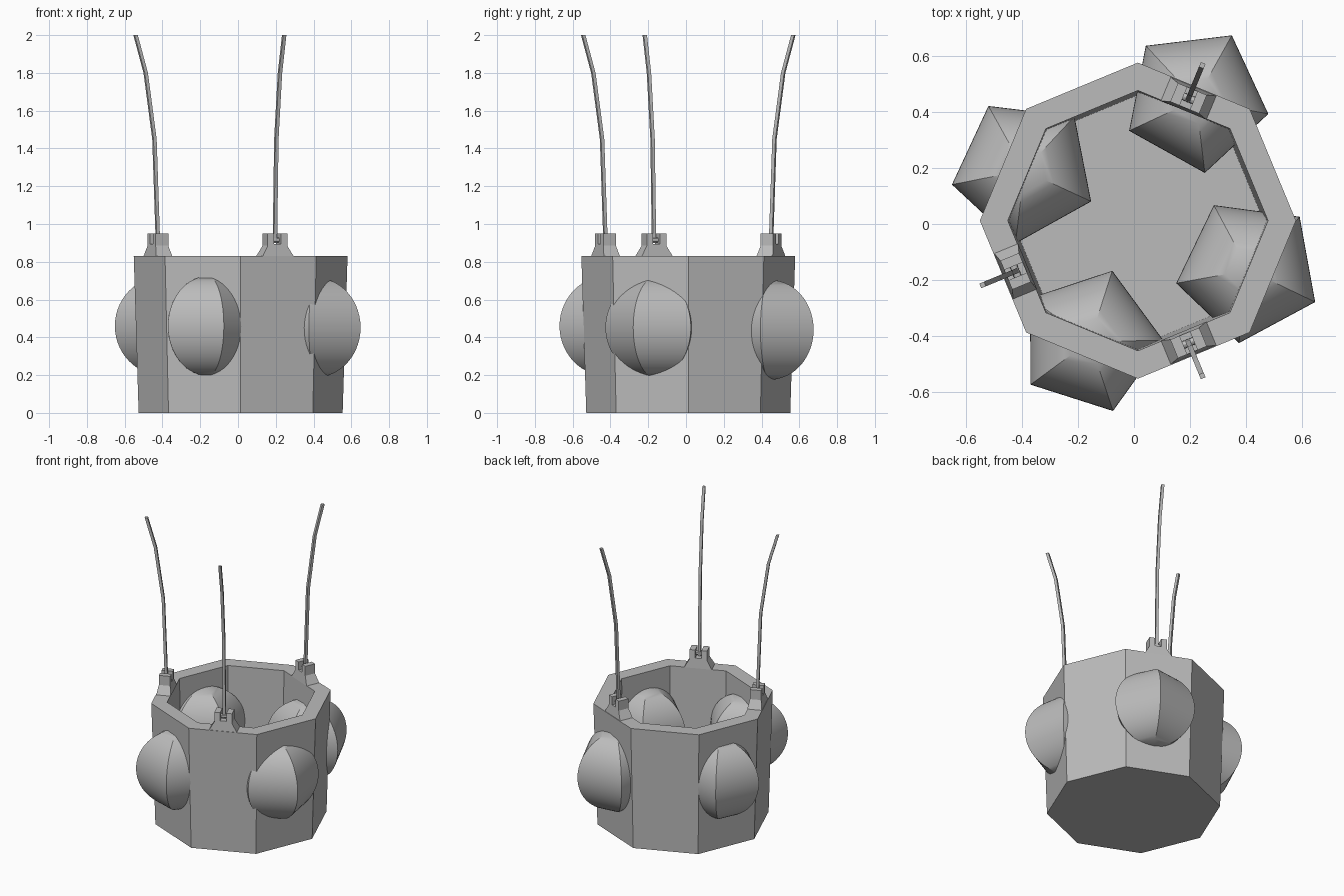
import bpy, bmesh
from math import sin, cos, pi, radians
from mathutils import Matrix, Vector

cube = bpy.data.objects.get("Cube")
if cube:
    bpy.data.objects.remove(cube, do_unlink=True)

grey = bpy.data.materials.new("plain grey")
grey.use_nodes = True
colour = (0.5, 0.5, 0.5, 1)
grey.diffuse_color = colour
grey.node_tree.nodes["Principled BSDF"].inputs["Base Color"].default_value = colour

RIM_Z = 0.83
CENTRE = Vector((0.014, 0.012, 0))


def finish(bm, name, smooth=False):
    bmesh.ops.recalc_face_normals(bm, faces=bm.faces)
    mesh = bpy.data.meshes.new(name)
    bm.to_mesh(mesh)
    bm.free()
    mesh.materials.append(grey)
    ob = bpy.data.objects.new(name, mesh)
    bpy.context.collection.objects.link(ob)
    if smooth:
        bpy.ops.object.select_all(action='DESELECT')
        ob.select_set(True)
        bpy.context.view_layer.objects.active = ob
        bpy.ops.object.shade_smooth_by_angle(angle=radians(30))
    return ob


def lathe(bm, profile, sides, turn=0.0):
    """Turn a (radius, z) profile about z; zero radius closes to a point."""
    rings = []
    for r, z in profile:
        if r < 1e-5:
            rings.append([bm.verts.new((0, 0, z))] * sides)
        else:
            rings.append([bm.verts.new((r * cos(turn + 2 * pi * i / sides),
                                        r * sin(turn + 2 * pi * i / sides), z))
                          for i in range(sides)])
    for a, b in zip(rings, rings[1:]):
        for i in range(sides):
            j = (i + 1) % sides
            corners = list(dict.fromkeys((a[i], a[j], b[j], b[i])))
            bm.faces.new(corners)
    return rings


# Octagonal tub with a thick wall and a floor
bm = bmesh.new()
rings = lathe(bm, [(0.54, 0), (0.566, RIM_Z), (0.466, RIM_Z), (0.45, 0.03)], 8)
bm.faces.new(rings[0])
bm.faces.new(rings[-1])
tub = finish(bm, "tub")
tub.location = CENTRE

# Five-sided domed bulbs set through the wall: x, y, z, corner angle
bulbs = [("back_left", 0.222, 0.445, 0.44, 60.9),
         ("back_right", -0.393, 0.192, 0.46, 119.1),
         ("front_right", -0.158, -0.419, 0.46, 288.3),
         ("front_left", 0.411, -0.165, 0.452, 334.3)]
STEPS, BULB_R = 28, 0.264
arc = [(BULB_R * sin(pi * k / STEPS), -BULB_R * cos(pi * k / STEPS))
       for k in range(STEPS + 1)]
for label, x, y, z, angle in bulbs:
    bm = bmesh.new()
    lathe(bm, arc, 5, radians(angle))
    finish(bm, label + "_bulb", smooth=True).location = (x, y, z)


# Antenna parts are built with local x outward and y along the rim
def antenna_mount(name):
    bm = bmesh.new()
    half = [(0.088, 0), (0.056, 0.055), (0.056, 0.12), (0.02, 0.12), (0.02, 0.065)]
    outline = half + [(-t, z) for t, z in reversed(half)]
    sides = []
    for s in (-1, 1):
        # the foot is deeper than the ears
        sides.append([bm.verts.new((s * (0.046 if z < 0.05 else 0.036), t, z))
                      for t, z in outline])
    n = len(outline)
    for i in range(n):
        j = (i + 1) % n
        bm.faces.new((sides[0][i], sides[0][j], sides[1][j], sides[1][i]))
    bm.faces.new(sides[0])
    bm.faces.new(sides[1])
    # pivot pin between the ears
    bmesh.ops.create_cone(bm, cap_ends=True, segments=12, radius1=0.014,
                          radius2=0.014, depth=0.08,
                          matrix=Matrix.Translation((0, 0, 0.085)) @ Matrix.Rotation(pi / 2, 4, 'X'))
    return finish(bm, name, smooth=True)


def antenna_rod(name):
    bm = bmesh.new()
    path = [(0, 0.07), (0.02, 0.62), (0.07, 0.97), (0.128, 1.17)]
    w = 0.009
    rings = [[bm.verts.new((out + a * w, b * w, z))
              for a, b in ((-1, -1), (1, -1), (1, 1), (-1, 1))] for out, z in path]
    for a, b in zip(rings, rings[1:]):
        for i in range(4):
            j = (i + 1) % 4
            bm.faces.new((a[i], a[j], b[j], b[i]))
    bm.faces.new(rings[0])
    bm.faces.new(rings[-1])
    return finish(bm, name)


for label, angle in (("back", 67.5), ("right", 202.5), ("front", 292.5)):
    a = radians(angle)
    spot = CENTRE + Vector((0.474 * cos(a), 0.474 * sin(a), RIM_Z))
    for part in (antenna_mount(label + "_antenna_mount"), antenna_rod(label + "_antenna")):
        part.location = spot
        part.rotation_euler.z = a
